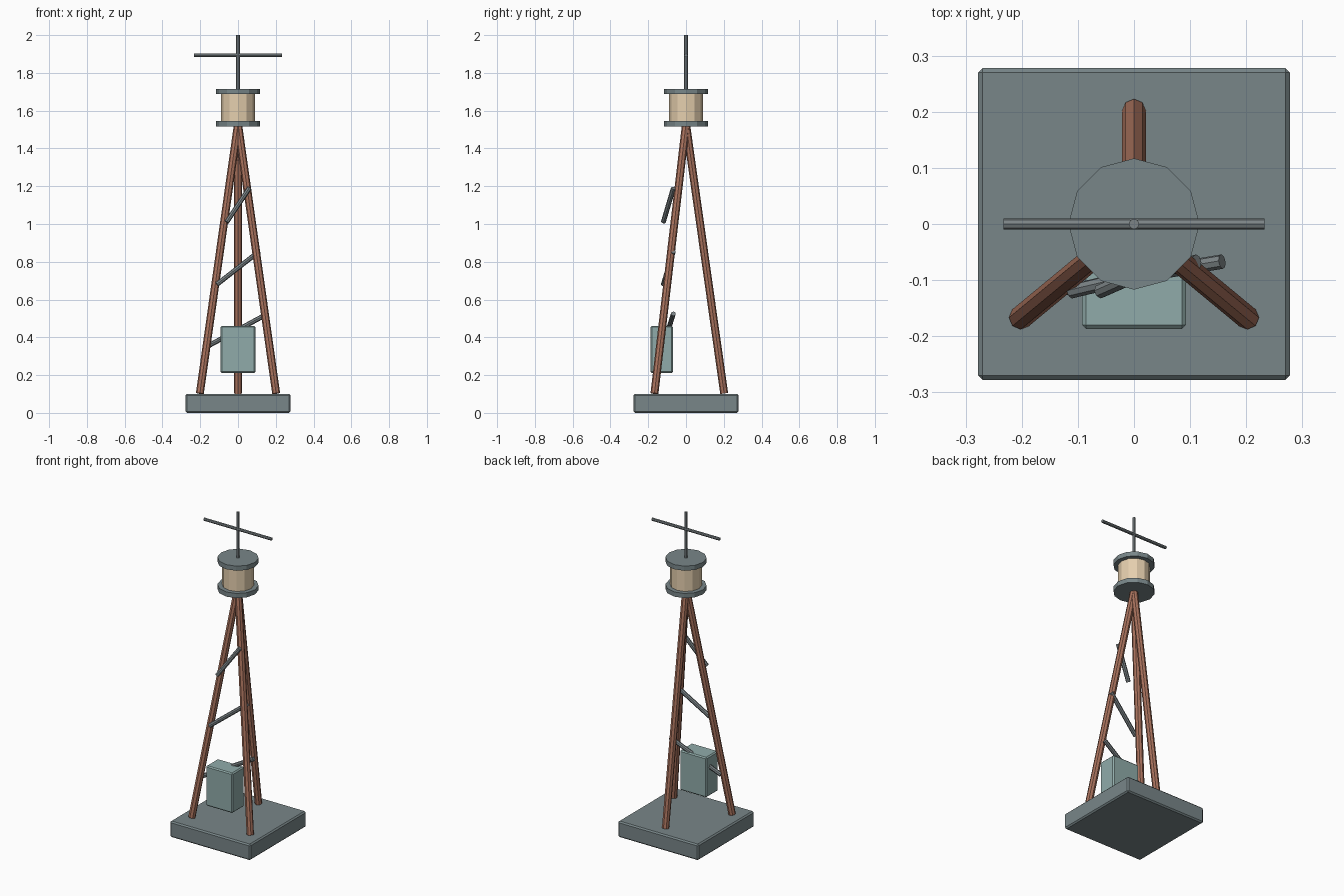
import bpy, math
from mathutils import Vector

if "Cube" in bpy.data.objects:
    bpy.data.objects.remove(bpy.data.objects["Cube"])


def material(name, rgb):
    m = bpy.data.materials.new(name)
    m.diffuse_color = (*rgb, 1)
    m.use_nodes = True
    m.node_tree.nodes["Principled BSDF"].inputs["Base Color"].default_value = m.diffuse_color
    return m


slate = material("slate", (0.19, 0.24, 0.25))
steel = material("steel", (0.20, 0.23, 0.24))
copper = material("copper", (0.40, 0.17, 0.11))
cream = material("cream", (0.78, 0.62, 0.42))
teal = material("teal", (0.28, 0.41, 0.40))


def rod(name, a, b, radius, sides, mat):
    """Flat-faced cylinder running from point a to point b."""
    a, b = Vector(a), Vector(b)
    d = b - a
    bpy.ops.mesh.primitive_cylinder_add(vertices=sides, radius=radius, depth=d.length)
    ob = bpy.context.object
    ob.name = name
    ob.location = (a + b) / 2
    ob.rotation_mode = 'QUATERNION'
    ob.rotation_quaternion = Vector((0, 0, 1)).rotation_difference(d)
    ob.data.materials.append(mat)
    return ob


def box(name, center, size, bevel, mat):
    """Box with a small chamfer on every edge."""
    bpy.ops.mesh.primitive_cube_add(size=1, location=center)
    ob = bpy.context.object
    ob.name = name
    ob.scale = size
    bpy.ops.object.transform_apply(location=False, rotation=False, scale=True)
    mod = ob.modifiers.new("chamfer", 'BEVEL')
    mod.width = bevel
    mod.segments = 1
    ob.data.materials.append(mat)
    return ob


# Base slab and control cabinet
box("base", (0, 0, 0.05), (0.556, 0.556, 0.10), 0.008, slate)
box("control_cabinet", (0, -0.128, 0.336), (0.185, 0.118, 0.25), 0.007, teal)

# Three legs meeting under the drum
for name, x, y in (("back_leg", 0, 0.202), ("left_leg", -0.202, -0.167), ("right_leg", 0.202, -0.167)):
    rod(name, (x, y, 0.103), (0, 0, 1.53), 0.021, 8, copper)

# Slanted braces across the front
for i, (x, z0, z1) in enumerate(((0.157, 0.355, 0.525), (0.112, 0.68, 0.855), (0.06, 1.01, 1.19))):
    rod(f"brace_{i + 1}", (-x, -0.12, z0), (x, -0.067, z1), 0.013, 8, steel)

# Drum between two plates
rod("lower_plate", (0, 0, 1.516), (0, 0, 1.545), 0.117, 12, slate)
rod("drum", (0, 0, 1.54), (0, 0, 1.69), 0.09, 12, cream)
rod("upper_plate", (0, 0, 1.687), (0, 0, 1.716), 0.117, 12, slate)

# Mast and crossbar
rod("mast", (0, 0, 1.71), (0, 0, 2.0), 0.0095, 8, steel)
rod("crossbar", (-0.233, 0, 1.893), (0.233, 0, 1.893), 0.0095, 8, steel)
